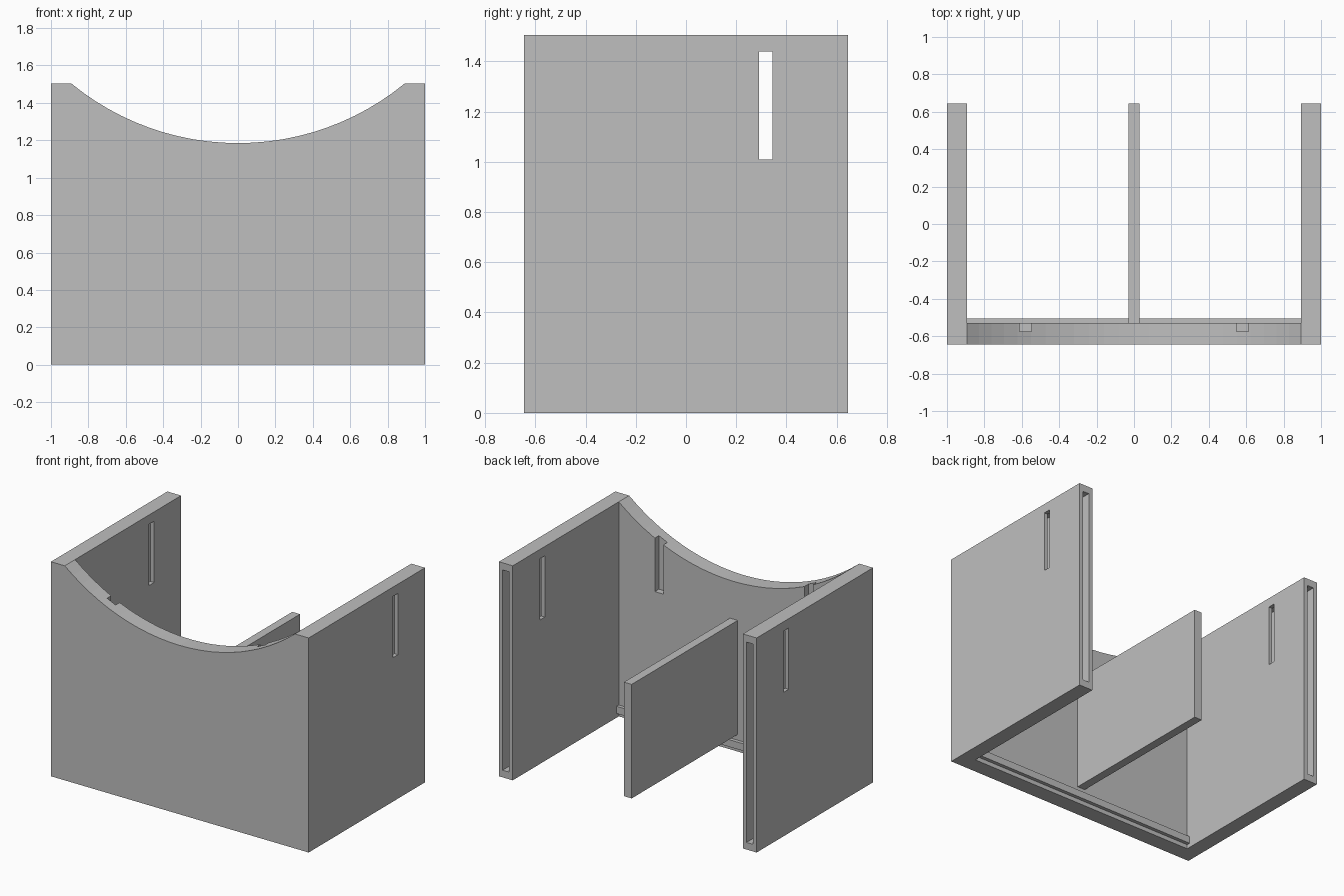
import bpy
import bmesh
import math
from mathutils import Matrix, Vector

default = bpy.data.objects.get("Cube")
if default:
    bpy.data.objects.remove(default, do_unlink=True)

# Overall sizes
HALF_X, HALF_Y, HEIGHT = 1.0, 0.645, 1.505
WALL_IN = 0.893          # inner face of the side walls
FRONT_IN = -0.53         # inner face of the front wall
ARC_LOW = 1.185          # lowest point of the curved top edge

grey = bpy.data.materials.new("plain_grey")
grey.use_nodes = True
colour = (0.52, 0.52, 0.52, 1)
grey.diffuse_color = colour
grey.node_tree.nodes["Principled BSDF"].inputs["Base Color"].default_value = colour


def finish(name, bm):
    bmesh.ops.recalc_face_normals(bm, faces=bm.faces)
    mesh = bpy.data.meshes.new(name)
    bm.to_mesh(mesh)
    bm.free()
    mesh.materials.append(grey)
    obj = bpy.data.objects.new(name, mesh)
    bpy.context.collection.objects.link(obj)
    return obj


def box(name, x, y, z):
    bm = bmesh.new()
    lo, hi = (Vector(p) for p in zip(x, y, z))
    place = Matrix.Translation((lo + hi) / 2) @ Matrix.Diagonal((hi - lo).to_4d())
    place[3][3] = 1
    bmesh.ops.create_cube(bm, size=1, matrix=place)
    return finish(name, bm)


def cut(target, cutter):
    cutter.hide_render = True
    cutter.hide_viewport = True
    cutter.display_type = 'WIRE'
    mod = target.modifiers.new(cutter.name, 'BOOLEAN')
    mod.operation = 'DIFFERENCE'
    mod.solver = 'EXACT'
    mod.object = cutter


def apply_cuts(target):
    # Bake the cuts, then drop the helpers
    cutters = [m.object for m in target.modifiers]
    graph = bpy.context.evaluated_depsgraph_get()
    baked = bpy.data.meshes.new_from_object(target.evaluated_get(graph))
    target.modifiers.clear()
    target.data = baked
    for c in cutters:
        bpy.data.objects.remove(c, do_unlink=True)


# Front wall with a sweeping arc cut in its top edge
sag = HEIGHT - ARC_LOW
radius = (WALL_IN ** 2 + sag ** 2) / (2 * sag)
spread = math.asin(WALL_IN / radius)
steps = 24
outline = [(-WALL_IN, 0), (WALL_IN, 0)]
for i in range(steps + 1):
    a = spread * (1 - 2 * i / steps)
    outline.append((radius * math.sin(a), ARC_LOW + radius * (1 - math.cos(a))))
bm = bmesh.new()
face = bm.faces.new([bm.verts.new((x, -HALF_Y, z)) for x, z in outline])
extruded = bmesh.ops.extrude_face_region(bm, geom=[face])["geom"]
bmesh.ops.translate(bm, vec=(0, FRONT_IN + HALF_Y, 0),
                    verts=[v for v in extruded if isinstance(v, bmesh.types.BMVert)])
front_wall = finish("front_wall", bm)


def span(side, a, b):
    return sorted((side * a, side * b))


for side, label in ((1, "left"), (-1, "right")):
    # Upright notch in the inner face of the front wall
    cut(front_wall, box(label + "_notch", span(side, 0.547, 0.613),
                        (-0.575, FRONT_IN + 0.1), (0.95, 2)))

    # Side wall with a pocket in its rear end and a slot through it
    wall = box(label + "_side_wall", span(side, WALL_IN, HALF_X),
               (-HALF_Y, HALF_Y), (0, HEIGHT))
    cut(wall, box(label + "_end_pocket", span(side, 0.922, 0.972),
                  (FRONT_IN, HALF_Y + 0.1), (0.05, 1.455)))
    cut(wall, box(label + "_through_slot", span(side, 0.8, 1.1),
                  (0.29, 0.345), (1.01, 1.44)))
    apply_cuts(wall)
apply_cuts(front_wall)

# Low rail along the inside of the front wall
box("front_rail", (-WALL_IN, WALL_IN), (FRONT_IN, -0.505), (0.03, 0.08))

# Upright divider in the middle
box("centre_divider", (-0.03, 0.03), (FRONT_IN, HALF_Y), (0.12, 0.92))
